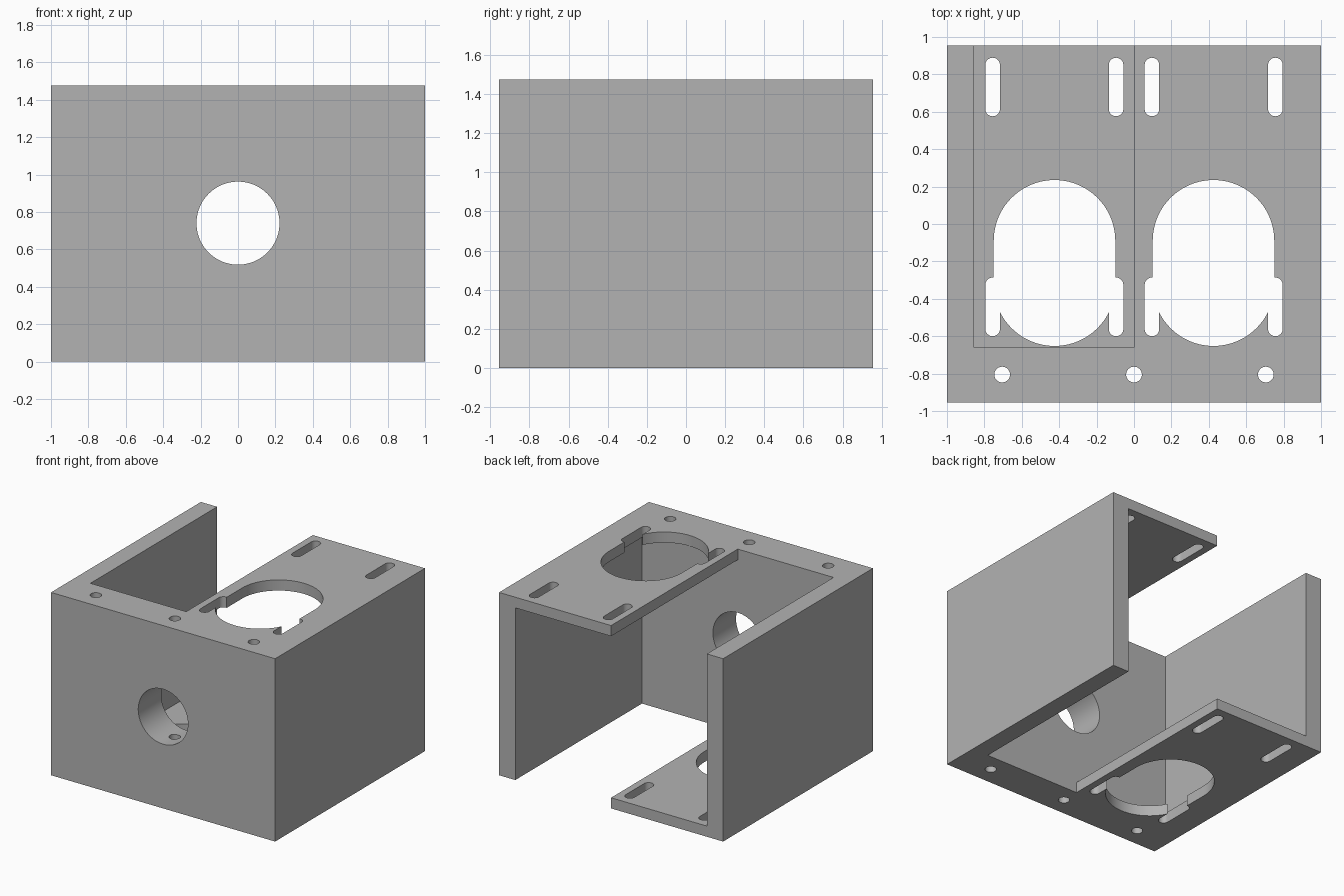
import bpy, bmesh
from math import pi, cos, sin, radians
from mathutils import Matrix

cube = bpy.data.objects.get("Cube")
if cube:
    bpy.data.objects.remove(cube)

# Overall sizes
W, D, H = 1.0, 0.955, 1.475      # half width, half depth, height
SIDE, PLATE = 0.145, 0.086       # side wall and plate thickness
BACK_OF_FRONT = -0.66            # inner face of the thick front wall
IN = W - SIDE

steel = bpy.data.materials.new("plain grey")
steel.use_nodes = True
grey = (0.45, 0.45, 0.45, 1)
steel.diffuse_color = grey
steel.node_tree.nodes["Principled BSDF"].inputs["Base Color"].default_value = grey


def make_object(name, bm):
    bmesh.ops.recalc_face_normals(bm, faces=bm.faces)
    mesh = bpy.data.meshes.new(name)
    bm.to_mesh(mesh)
    bm.free()
    mesh.materials.append(steel)
    obj = bpy.data.objects.new(name, mesh)
    bpy.context.collection.objects.link(obj)
    return obj


def box(name, x0, x1, y0, y1, z0, z1):
    bm = bmesh.new()
    bmesh.ops.create_cube(bm, size=1)
    size = Matrix.Diagonal((x1 - x0, y1 - y0, z1 - z0, 1))
    centre = Matrix.Translation(((x0 + x1) / 2, (y0 + y1) / 2, (z0 + z1) / 2))
    bm.transform(centre @ size)
    return make_object(name, bm)


def slot(name, x, y0, y1, r, z0, z1, n=24):
    """Upright prism with round ends centred at y0 and y1; equal ends give a cylinder."""
    points = [(x + r * cos(pi * i / n), y1 + r * sin(pi * i / n)) for i in range(n + 1)]
    points += [(x - r * cos(pi * i / n), y0 - r * sin(pi * i / n)) for i in range(n + 1)]
    bm = bmesh.new()
    face = bm.faces.new([bm.verts.new((px, py, z0)) for px, py in points])
    top = bmesh.ops.extrude_face_region(bm, geom=[face])
    verts = [v for v in top["geom"] if isinstance(v, bmesh.types.BMVert)]
    bmesh.ops.translate(bm, verts=verts, vec=(0, 0, z1 - z0))
    bmesh.ops.remove_doubles(bm, verts=bm.verts, dist=1e-5)
    return make_object(name, bm)


# Block, hollowed out from the rear
bracket = box("mounting_bracket", -W, W, -D, D, 0, H)
cutters = [
    box("cavity_cutter", -IN, IN, BACK_OF_FRONT, D + 0.1, PLATE, H - PLATE),
    box("top_opening_cutter", -IN, 0, BACK_OF_FRONT, D + 0.1, H / 2, H + 0.1),
    box("bottom_opening_cutter", 0, IN, BACK_OF_FRONT, D + 0.1, -0.1, H / 2),
]

# Large opening and four slots in each plate: upper plate at +x, lower at -x
for side, z0, z1 in ((1, H - 0.2, H + 0.1), (-1, -0.1, 0.2)):
    cutters.append(slot("opening_cutter", side * 0.425, -0.327, -0.09, 0.325, z0, z1, 40))
    for x in (0.096, 0.756):
        for y0, y1 in ((-0.561, -0.325), (0.615, 0.85)):
            cutters.append(slot("slot_cutter", side * x, y0, y1, 0.039, z0, z1, 16))

# Bolt holes running down through the front wall
for x in (-0.705, 0, 0.705):
    cutters.append(slot("bolt_hole_cutter", x, -0.805, -0.805, 0.042, -0.1, H + 0.1))

# Round hole through the front wall
bore = slot("front_hole_cutter", 0, 0, 0, 0.222, -0.25, 0.25, 40)
bore.data.transform(Matrix.Translation((0, -0.805, 0.74)) @ Matrix.Rotation(pi / 2, 4, "X"))
cutters.append(bore)

for cutter in cutters:
    cutter.hide_render = True
    mod = bracket.modifiers.new(cutter.name, "BOOLEAN")
    mod.operation = "DIFFERENCE"
    mod.solver = "EXACT"
    mod.object = cutter

# Keep the cut result and drop the cutters
bpy.context.view_layer.update()
graph = bpy.context.evaluated_depsgraph_get()
cut_mesh = bpy.data.meshes.new_from_object(bracket.evaluated_get(graph))
bracket.modifiers.clear()
bracket.data = cut_mesh
for cutter in cutters:
    bpy.data.objects.remove(cutter)

bpy.ops.object.select_all(action="DESELECT")
bracket.select_set(True)
bpy.context.view_layer.objects.active = bracket
bpy.ops.object.shade_smooth_by_angle(angle=radians(30))
